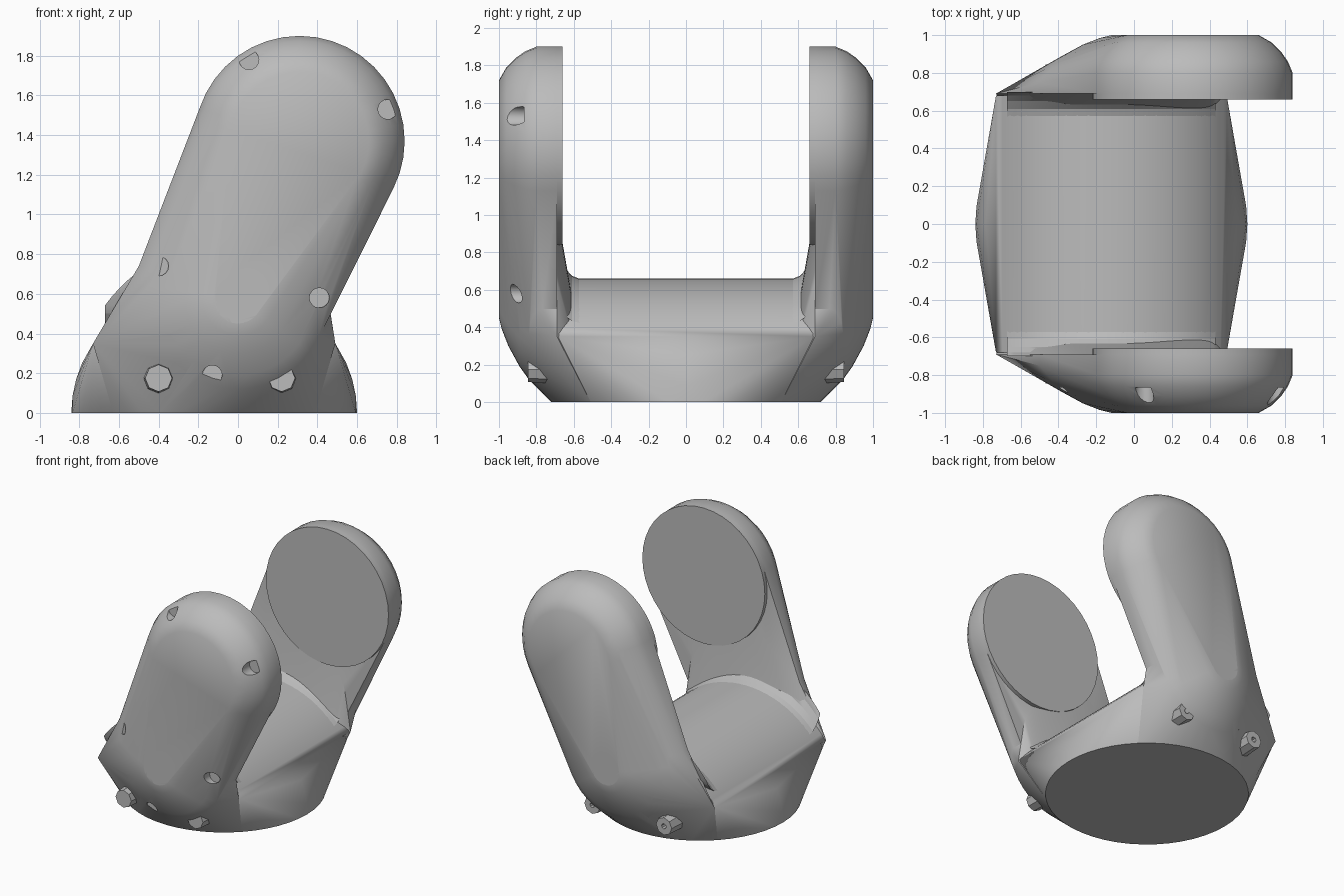
import bpy, bmesh, math
from mathutils import Vector, Matrix

if "Cube" in bpy.data.objects:
    bpy.data.objects.remove(bpy.data.objects["Cube"])

gray = bpy.data.materials.new("warm_gray")
gray.diffuse_color = (0.5, 0.5, 0.5, 1)
gray.use_nodes = True
gray.node_tree.nodes["Principled BSDF"].inputs["Base Color"].default_value = gray.diffuse_color

CX = -0.12            # centre of the round base
TOP = (0.31, 1.37)    # upper eye of each arm (x, z)
LOW = (0.0, 0.57)     # lower end of each arm (x, z)


def ring(c, r, y, n=32):
    """Circle facing the y direction."""
    return [Vector((c[0] + r * math.cos(2 * math.pi * i / n), y,
                    c[1] + r * math.sin(2 * math.pi * i / n))) for i in range(n)]


def dome(y, a0=0, a1=180, h=0.66, n=24):
    """Elliptic arch across the saddle."""
    out = []
    for i in range(n + 1):
        a = math.radians(a0 + (a1 - a0) * i / n)
        out.append(Vector((CX + 0.72 * math.cos(a), y, h * math.sin(a))))
    return out


def base(n=48):
    return [Vector((CX + 0.72 * math.cos(2 * math.pi * i / n),
                    0.72 * math.sin(2 * math.pi * i / n), 0)) for i in range(n)]


def finish(ob, angle=35):
    bpy.ops.object.select_all(action='DESELECT')
    ob.select_set(True)
    bpy.context.view_layer.objects.active = ob
    bpy.ops.object.shade_smooth_by_angle(angle=math.radians(angle))
    return ob


def hull(name, pts):
    bm = bmesh.new()
    for p in pts:
        bm.verts.new(p)
    res = bmesh.ops.convex_hull(bm, input=bm.verts)
    loose = {g for g in res["geom_interior"] + res["geom_unused"]
             if isinstance(g, bmesh.types.BMVert)}
    bmesh.ops.delete(bm, geom=list(loose), context='VERTS')
    bmesh.ops.dissolve_limit(bm, angle_limit=0.01, verts=bm.verts, edges=bm.edges)
    bmesh.ops.recalc_face_normals(bm, faces=bm.faces)
    me = bpy.data.meshes.new(name)
    bm.to_mesh(me)
    bm.free()
    me.materials.append(gray)
    ob = bpy.data.objects.new(name, me)
    bpy.context.collection.objects.link(ob)
    return ob


def boolean(ob, other, op):
    mod = ob.modifiers.new(op.lower(), 'BOOLEAN')
    mod.operation, mod.solver, mod.object = op, 'EXACT', other
    bpy.context.view_layer.objects.active = ob
    bpy.ops.object.modifier_apply(modifier=mod.name)
    bpy.data.objects.remove(other)


# Saddle: arched body rising from the round base
finish(hull("saddle", base() + dome(0) + dome(0.68, 32, 148) + dome(-0.68, 32, 148)))

# Rounded outer profiles of the arms: (y, radius)
upper = [(0.69, 0.53), (0.80, 0.53), (0.86, 0.505), (0.91, 0.47), (0.96, 0.42), (1.0, 0.35)]
lower = [(0.69, 0.45), (0.84, 0.45), (0.89, 0.38), (0.95, 0.27), (0.985, 0.18), (1.0, 0.12)]

for s, side in ((-1, "front"), (1, "back")):
    up = [p for y, r in upper for p in ring(TOP, r, s * y, 40)]
    low = [p for y, r in lower for p in ring(LOW, r, s * y, 40)]
    shoulder = [Vector((-0.5, s * y, 0.74)) for y in (0.69, 0.75)]

    # Arm with its root flowing into the base
    arm = hull(side + "_arm", up + low + shoulder)
    root = hull(side + "_root", low + shoulder + dome(s * 0.69, 32, 148)
                + [p for p in base() if p.y * s > 0.5])
    boolean(arm, root, 'UNION')

    # Screw recesses in the front face
    if s < 0:
        for c in ((0.055, 1.78), (0.755, 1.53), (-0.40, 0.74), (0.41, 0.58), (-0.13, 0.19)):
            cutter = hull("recess_cutter", ring(c, 0.05, -1.1, 16) + ring(c, 0.05, -0.865, 16))
            cutter.hide_render = True
            boolean(arm, cutter, 'DIFFERENCE')
    finish(arm)

    # Round bearing pad on the inner side
    finish(hull(side + "_pad", ring(TOP, 0.53, s * 0.66, 40) + ring(TOP, 0.53, s * 0.71, 40)))

    # Fillet between saddle and arm
    fillet = []
    for y, h in ((0.56, 0.655), (0.61, 0.675), (0.65, 0.72), (0.68, 0.78), (0.70, 0.84)):
        fillet.append(dome(s * y, 40, 140, h))
    for i in range(len(fillet) - 1):
        finish(hull(f"{side}_fillet_{i + 1}", fillet[i] + fillet[i + 1]))

    # Pegs near the base, with a small centre hole at the back
    for x in (-0.40, 0.22):
        c = (x, 0.175)
        peg = hull(side + "_peg", ring(c, 0.085, s * 0.55, 8) + ring(c, 0.068, s * 0.845, 8))
        if s > 0:
            hole = hull("peg_hole_cutter", ring(c, 0.02, 0.80, 8) + ring(c, 0.02, 0.9, 8))
            hole.hide_render = True
            boolean(peg, hole, 'DIFFERENCE')
        finish(peg)
